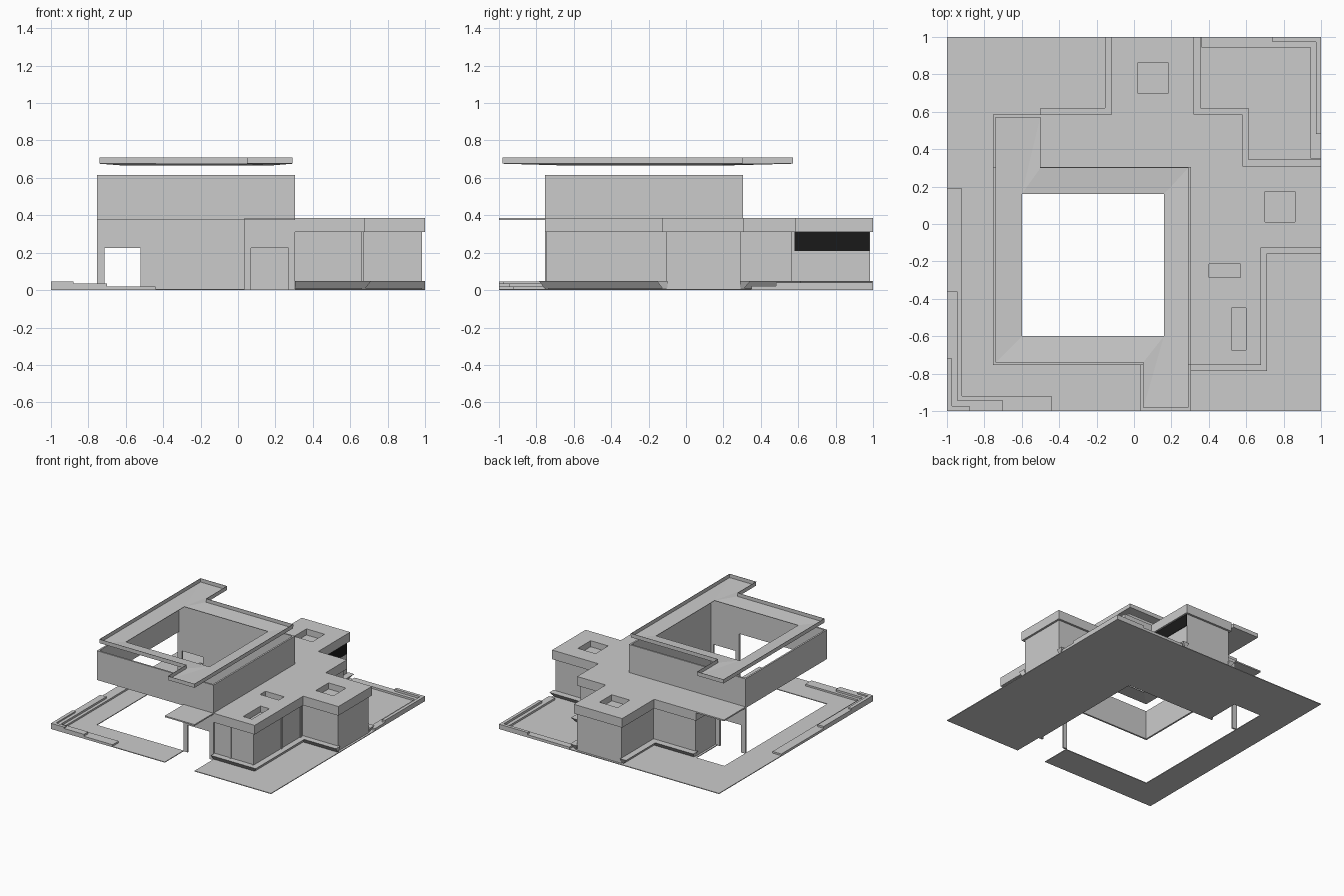
import bpy, bmesh

if "Cube" in bpy.data.objects:
    bpy.data.objects.remove(bpy.data.objects["Cube"])


def obj_from_bm(name, bm):
    bmesh.ops.recalc_face_normals(bm, faces=bm.faces[:])
    me = bpy.data.meshes.new(name)
    bm.to_mesh(me)
    bm.free()
    ob = bpy.data.objects.new(name, me)
    bpy.context.collection.objects.link(ob)
    return ob


def loft(name, low, high, z0, z1):
    """Closed solid between a lower and an upper outline."""
    bm = bmesh.new()
    a = [bm.verts.new((x, y, z0)) for x, y in low]
    b = [bm.verts.new((x, y, z1)) for x, y in high]
    bm.faces.new(a[::-1])
    bm.faces.new(b)
    n = len(a)
    for i in range(n):
        j = (i + 1) % n
        bm.faces.new((a[i], a[j], b[j], b[i]))
    return obj_from_bm(name, bm)


def prism(name, pts, z0, z1):
    return loft(name, pts, pts, z0, z1)


def box(name, x0, x1, y0, y1, z0, z1):
    return prism(name, [(x0, y0), (x1, y0), (x1, y1), (x0, y1)], z0, z1)


# ground slab wrapped around the open court
prism("ground_slab", [(-1, -1), (.035, -1), (.035, -.755), (-.755, -.755),
                      (-.755, .58), (-.5, .58), (-.5, .305), (.305, .305),
                      (.305, -1), (1, -1), (1, 1), (-1, 1)], 0, .006)


# stepped garden borders in two opposite corners
def border(name, s, width, x_end, y_end, top):
    i = s * (1 - width)
    prism(name, [(s, s), (x_end, s), (x_end, i), (i, i), (i, y_end), (s, y_end)], .004, top)


border("front_border_low", -1, .08, -.44, .19, .02)
border("front_border_mid", -1, .055, -.70, -.36, .036)
border("front_border_high", -1, .028, -.88, -.72, .047)
border("back_border_low", 1, .055, .36, .35, .022)
border("back_border_high", 1, .026, .74, .48, .04)


# stepped wing: same outline used for walls and roof, i = wall inset
def wing(i):
    return [(.305, -.755 + i), (.68 - i, -.755 + i), (.68 - i, -.125 + i), (1 - i, -.125 + i),
            (1 - i, .31 - i), (.58 - i, .31 - i), (.58 - i, .585 - i), (.32 - i, .585 - i),
            (.32 - i, 1 - i), (-.12 + i, 1 - i), (-.12 + i, .585 - i), (-.5 + i, .585 - i),
            (-.5 + i, .305), (.305, .305)]


prism("wing_walls", wing(.017), .004, .312)
roof = prism("wing_roof", wing(0), .31, .385)

# skylight wells cut into the wing roof
for k, (x0, x1, y0, y1) in enumerate([(.02, .185, .70, .86), (.70, .86, .01, .175),
                                      (.40, .57, -.285, -.215), (.52, .60, -.675, -.45)]):
    cut = box(f"skylight_cutter_{k}", x0, x1, y0, y1, .335, .5)
    cut.hide_render = True
    cut.hide_set(True)
    m = roof.modifiers.new("skylight", 'BOOLEAN')
    m.object = cut
    m.solver = 'EXACT'

# undercut benches along the notches of the wing
loft("front_bench", [(.305, -.755), (.68, -.755), (.68, -.125), (1, -.125), (.98, -.1), (.65, -.1), (.65, -.73), (.305, -.73)],
     [(.305, -.787), (.712, -.787), (.712, -.157), (1, -.157), (1, -.1), (.65, -.1), (.65, -.73), (.305, -.73)], .008, .05)
loft("back_bench", [(.98, .31), (.58, .31), (.58, .585), (.32, .585), (.32, .98), (.3, .98), (.3, .56), (.555, .56), (.555, .29), (.98, .29)],
     [(1, .345), (.613, .345), (.613, .62), (.355, .62), (.355, 1), (.3, 1), (.3, .56), (.555, .56), (.555, .29), (1, .29)], .008, .05)
loft("side_bench", [(-.12, .98), (-.12, .585), (-.48, .585), (-.48, .56), (-.1, .56), (-.1, .98)],
     [(-.155, 1), (-.155, .62), (-.5, .62), (-.5, .56), (-.1, .56), (-.1, 1)], .008, .05)

# window strip and window posts
black = bpy.data.materials.new("dark_glass")
black.diffuse_color = (.01, .01, .01, 1)
black.use_nodes = True
black.node_tree.nodes["Principled BSDF"].inputs["Base Color"].default_value = black.diffuse_color
win = box("window_strip", .29, .306, .58, .98, .21, .31)
win.data.materials.append(black)
for k, x in enumerate((.45, .655)):
    box(f"front_window_post_{k}", x - .008, x + .008, -.745, -.73, .05, .31)
for k, y in enumerate((-.383, -.137)):
    box(f"side_window_post_{k}", .655, .67, y - .008, y + .008, .05, .31)

# tall hall: cantilevered upper walls and full-height walls
L, R, T = -.755, .305, .014
box("hall_front_wall", L, R, L, L + T, .375, .615)
box("hall_left_wall", L, L + T, L, R, .375, .615)
box("hall_right_wall", R - T, R, L, R, 0, .615)
box("hall_back_wall", -.485, R, R - T, R, 0, .615)


def door_wall(name, x0, x1, d0, d1, y, top):
    """Wall with a doorway between d0 and d1."""
    h = .225
    prof = [(x0, 0), (d0, 0), (d0, h), (d1, h), (d1, 0), (x1, 0), (x1, top), (x0, top)]
    bm = bmesh.new()
    f = bm.faces.new([bm.verts.new((x, y, z)) for x, z in prof])
    r = bmesh.ops.extrude_face_region(bm, geom=[f])
    bmesh.ops.translate(bm, vec=(0, T, 0),
                        verts=[v for v in r["geom"] if isinstance(v, bmesh.types.BMVert)])
    return obj_from_bm(name, bm)


door_wall("front_door_wall", .035, R, .07, .27, L, .376)
door_wall("back_door_wall", L, -.485, -.715, -.52, R - T, .615)

# thin entrance canopies
box("front_canopy", .035, R, -1, L, .374, .385)
box("back_canopy", L, -.5, R, .585, .374, .385)

# floating ring roof sloping inward, with an upright rim
outer = [(-.74, -.74), (.05, -.74), (.05, -.98), (.29, -.98),
         (.29, .30), (-.5, .30), (-.5, .57), (-.74, .57)]
inner = [(-.6, -.6), (.16, -.6), (.16, .16), (-.6, .16)]
bm = bmesh.new()
o = [bm.verts.new((x, y, .677)) for x, y in outer]
t = [bm.verts.new((x, y, .708)) for x, y in outer]
n = [bm.verts.new((x, y, .667)) for x, y in inner]
near = [0, 1, 1, 1, 2, 3, 3, 3]
for i in range(8):
    j = (i + 1) % 8
    a, b = near[i], near[j]
    bm.faces.new([o[i], o[j], n[b]] + ([n[a]] if a != b else []))
    bm.faces.new((o[i], t[i], t[j], o[j]))
ring = obj_from_bm("ring_roof", bm)
s = ring.modifiers.new("thickness", 'SOLIDIFY')
s.thickness = .004
s.offset = 0
